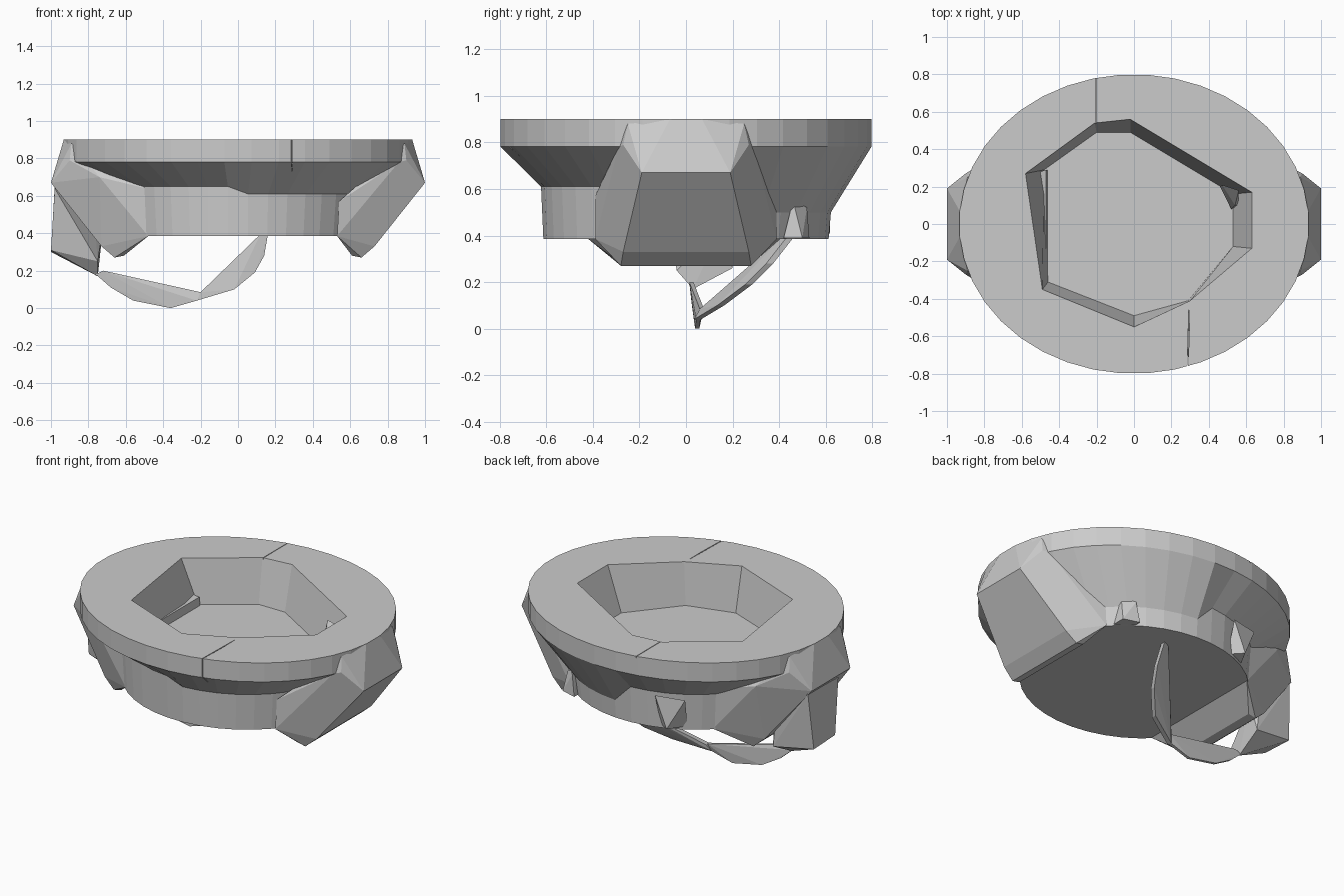
import bpy, bmesh
from math import sin, cos, pi

if "Cube" in bpy.data.objects:
    bpy.data.objects.remove(bpy.data.objects["Cube"])


def finish(bm, name):
    bmesh.ops.recalc_face_normals(bm, faces=bm.faces)
    me = bpy.data.meshes.new(name)
    bm.to_mesh(me)
    bm.free()
    ob = bpy.data.objects.new(name, me)
    bpy.context.collection.objects.link(ob)
    return ob


def loft(rings, name):
    """Solid skinned through closed rings of points."""
    bm = bmesh.new()
    vs = [[bm.verts.new(p) for p in r] for r in rings]
    n = len(rings[0])
    for a, b in zip(vs, vs[1:]):
        for i in range(n):
            j = (i + 1) % n
            bm.faces.new((a[i], a[j], b[j], b[i]))
    bm.faces.new(vs[0])
    bm.faces.new(vs[-1])
    return finish(bm, name)


def hull(points, name):
    bm = bmesh.new()
    for p in points:
        bm.verts.new(p)
    out = bmesh.ops.convex_hull(bm, input=bm.verts)
    junk = [g for g in out["geom_interior"] if isinstance(g, bmesh.types.BMVert)]
    bmesh.ops.delete(bm, geom=junk, context='VERTS')
    bmesh.ops.dissolve_limit(bm, angle_limit=0.02, verts=bm.verts, edges=bm.edges)
    return finish(bm, name)


def box(x0, x1, y0, y1, z0, z1, name):
    return hull([(x, y, z) for x in (x0, x1) for y in (y0, y1) for z in (z0, z1)], name)


def ellipse(rx, ry, z, n=40):
    return [(rx * cos(2 * pi * (i + .5) / n), ry * sin(2 * pi * (i + .5) / n), z) for i in range(n)]


def both(points):
    return [(x, s * y, z) for x, y, z in points for s in (-1, 1)]


def cut(ob, cutter):
    m = ob.modifiers.new("cut", 'BOOLEAN')
    m.operation, m.solver, m.object = 'DIFFERENCE', 'EXACT', cutter
    bpy.context.view_layer.objects.active = ob
    bpy.ops.object.modifier_apply(modifier=m.name)


# oval shell: flat rim, sloping underside, upright base whose top edge
# is lower at the back right and higher at the front left
shoulder = [(x, y, .50 if x > 0 and y > 0 else .65 if x < 0 and y < 0 else .61)
            for x, y, z in ellipse(.69, .625, 0)]
shell = loft([ellipse(.67, .615, .385), shoulder,
              ellipse(.935, .80, .782), ellipse(.935, .80, .90)], "oval_shell")

# faceted blocks at both ends, flush with the rim
outer = [(1.0, .19, .67), (.932, .07, .898), (.89, .25, .88), (.90, .27, .79),
         (.73, .27, .33), (.66, .28, .27), (.61, .28, .28), (.86, .29, .78)]
right_block = hull(both(outer + [(.53, .39, .385), (.54, .39, .57)]), "right_end_block")
left_block = hull([(-x, y, z) for x, y, z in
                   both(outer + [(.48, .42, .385), (.49, .43, .64), (.74, .37, .70)])],
                  "left_end_block")

# angular recess in the top
top = [(-.21, .54), (-.02, .56), (.63, .17), (.63, -.13), (.30, -.41), (0, -.55), (-.49, -.35), (-.58, .27)]
low = [(-.20, .49), (-.02, .49), (.53, .16), (.53, -.12), (.29, -.41), (0, -.49), (-.46, -.31), (-.48, .29)]
recess = loft([[(x, y, .63) for x, y in low], [(x, y, .90) for x, y in top],
               [(x, y, 1.0) for x, y in top]], "recess_cutter")
# narrow panel gaps across the rim
gaps = [box(-.206, -.202, .50, .79, .89, 1, "gap_cutter"),
        hull([(.293, -.45, .86), (.293, -.45, 1), (.283, -.82, .67), (.283, -.82, 1),
              (.288, -.82, .67), (.288, -.82, 1), (.299, -.45, 1)], "gap_cutter")]
for ob in (shell, right_block, left_block):
    cut(ob, recess)
for g in gaps:
    cut(shell, g)
for g in gaps + [recess]:
    bpy.data.objects.remove(g)

# ledge and small lug inside the recess
hull([(-.53, -.32, .60), (-.53, .27, .60), (-.46, -.31, .60), (-.46, .29, .60),
      (-.52, -.32, .70), (-.53, .27, .70), (-.47, -.31, .68), (-.47, .29, .68)], "recess_ledge")
hull([(.52, .08, .64), (.46, .20, .75), (.47, .21, .82), (.54, .10, .72),
      (.56, .10, .64), (.56, .18, .82)], "recess_lug")

# small lugs on the back of the base
hull([(.40, .42, .39), (.50, .42, .39), (.40, .53, .39), (.50, .50, .39),
      (.42, .46, .55), (.48, .46, .55), (.42, .52, .52)], "back_lug")
hull([(-.36, .50, .40), (-.22, .56, .40), (-.30, .62, .41), (-.22, .62, .60), (-.40, .58, .60)], "back_fin")

# clasp hanging under the left block
hull([(-.98, -.10, .64), (-.98, .20, .65), (-.78, .20, .64), (-1.0, -.04, .31), (-1.0, .17, .30),
      (-.75, -.04, .25), (-.75, .03, .17), (-.74, .20, .26), (-.72, .16, .45)], "hanging_clasp")

# two crescent strap plates
low1 = [(-.76, .025, .18), (-.68, .03, .11), (-.56, .04, .04), (-.36, .045, 0), (-.22, .05, .04)]
hull([(x, y + d, z) for x, y, z in low1 + [(-.72, .02, .20), (-.20, .065, .085)]
      for d in (-.006, .012)], "left_strap_plate")
low2 = [(-.22, .05, .04), (-.02, .15, .10), (.09, .27, .19), (.14, .36, .28), (.16, .45, .395)]
hull([(x, y + d, z) for x, y, z in low2 + [(-.20, .075, .085), (.12, .43, .395)]
      for d in (-.015, .015)], "right_strap_plate")
